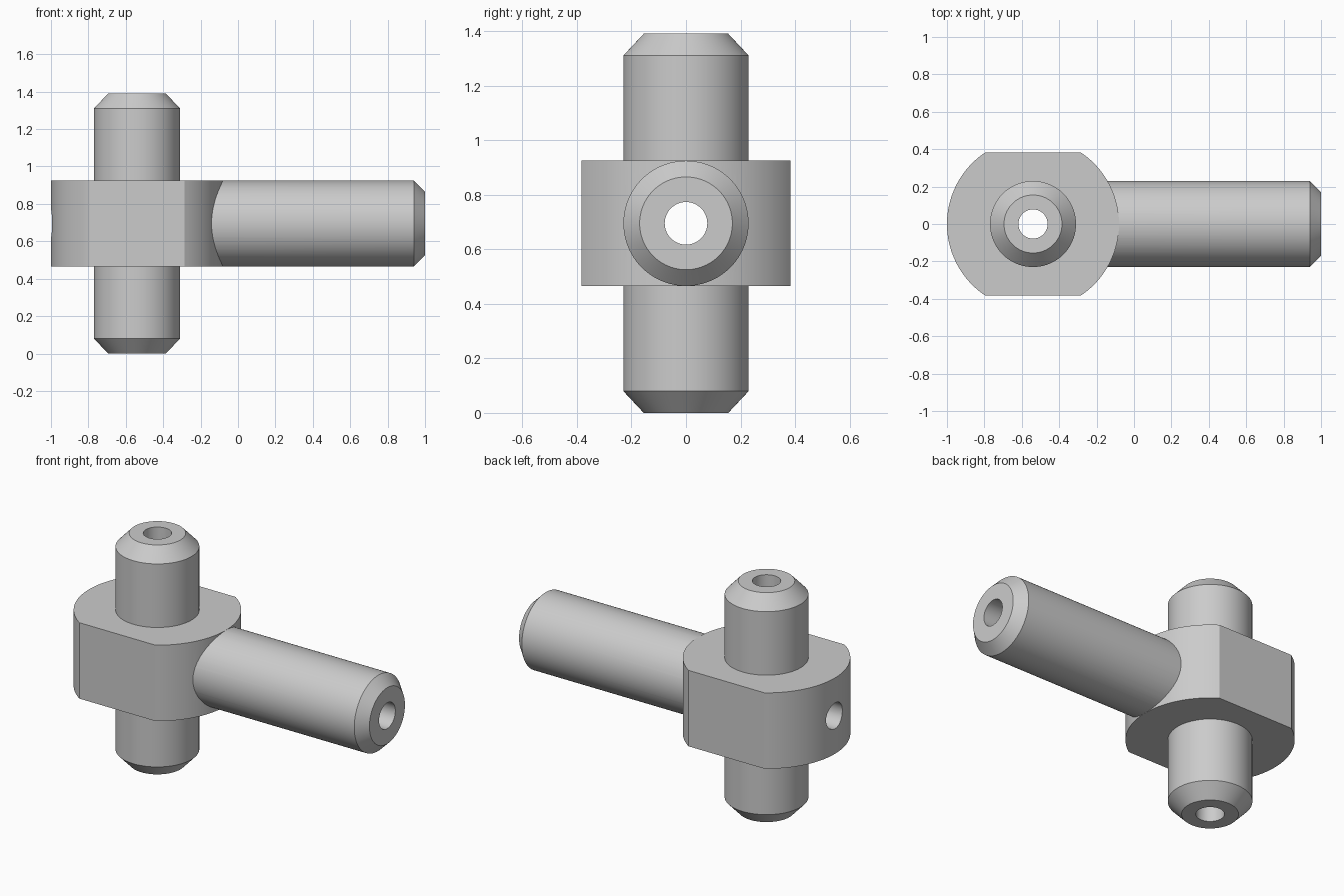
import bpy, bmesh, math
from mathutils import Matrix, Vector

cube = bpy.data.objects.get("Cube")
if cube:
    bpy.data.objects.remove(cube, do_unlink=True)

AXIS_X, MID_Z = -0.54, 0.695       # where the two bores cross
HUB_R, HUB_HALF, FLAT_Y = 0.46, 0.23, 0.383
BORE_R, SIDES = 0.078, 96

steel = bpy.data.materials.new("grey steel")
grey = (0.6, 0.6, 0.6, 1)
steel.diffuse_color = grey
steel.use_nodes = True
steel.node_tree.nodes["Principled BSDF"].inputs["Base Color"].default_value = grey


def finish(bm, name):
    bmesh.ops.recalc_face_normals(bm, faces=bm.faces)
    mesh = bpy.data.meshes.new(name)
    bm.to_mesh(mesh)
    bm.free()
    mesh.materials.append(steel)
    obj = bpy.data.objects.new(name, mesh)
    bpy.context.collection.objects.link(obj)
    return obj


def turned(name, profile, along_x=False):
    """Solid turned from (distance, radius) stations, measured from the crossing."""
    bm = bmesh.new()
    rings = []
    for d, r in profile:
        angles = [math.tau * i / SIDES for i in range(SIDES)]
        rings.append([bm.verts.new((r * math.cos(a), r * math.sin(a), d)) for a in angles])
    for low, high in zip(rings, rings[1:]):
        for i in range(SIDES):
            j = (i + 1) % SIDES
            bm.faces.new((low[i], low[j], high[j], high[i]))
    bm.faces.new(rings[0])
    bm.faces.new(rings[-1])
    if along_x:
        bm.transform(Matrix.Rotation(math.pi / 2, 4, "Y"))
    bm.transform(Matrix.Translation((AXIS_X, 0, MID_Z)))
    return finish(bm, name)


def flatted_hub(name):
    """Disc with flats cut on its front and back."""
    half = math.asin(FLAT_Y / HUB_R)
    steps = 48
    bm = bmesh.new()
    verts = []
    for centre in (0, math.pi):
        for i in range(steps + 1):
            a = centre - half + 2 * half * i / steps
            verts.append(bm.verts.new((AXIS_X + HUB_R * math.cos(a),
                                       HUB_R * math.sin(a), MID_Z - HUB_HALF)))
    base = bm.faces.new(verts)
    top = bmesh.ops.extrude_face_region(bm, geom=[base])["geom"]
    bmesh.ops.translate(bm, vec=Vector((0, 0, 2 * HUB_HALF)),
                        verts=[v for v in top if isinstance(v, bmesh.types.BMVert)])
    return finish(bm, name)


def combine(body, other, operation):
    mod = body.modifiers.new(other.name, "BOOLEAN")
    mod.object, mod.operation, mod.solver = other, operation, "EXACT"
    bpy.context.view_layer.objects.active = body
    bpy.ops.object.modifier_apply(modifier=mod.name)
    bpy.data.objects.remove(other, do_unlink=True)


# Hub, upright pin and side arm joined into one body
body = flatted_hub("cross_fitting")
pin = turned("upright_pin", [(-MID_Z, 0.155), (-0.615, 0.23), (0.615, 0.23), (MID_Z, 0.155)])
arm = turned("side_arm", [(0, 0.2295), (1.48, 0.2295), (1.54, 0.17)], along_x=True)
combine(body, pin, "UNION")
combine(body, arm, "UNION")

# Through bores along both axes
combine(body, turned("upright_bore", [(-1, BORE_R), (1, BORE_R)]), "DIFFERENCE")
combine(body, turned("side_bore", [(-1, BORE_R), (2, BORE_R)], along_x=True), "DIFFERENCE")

# Smooth round walls, crisp edges
bpy.ops.object.select_all(action="DESELECT")
body.select_set(True)
bpy.context.view_layer.objects.active = body
bpy.ops.object.shade_smooth_by_angle(angle=math.radians(25))
